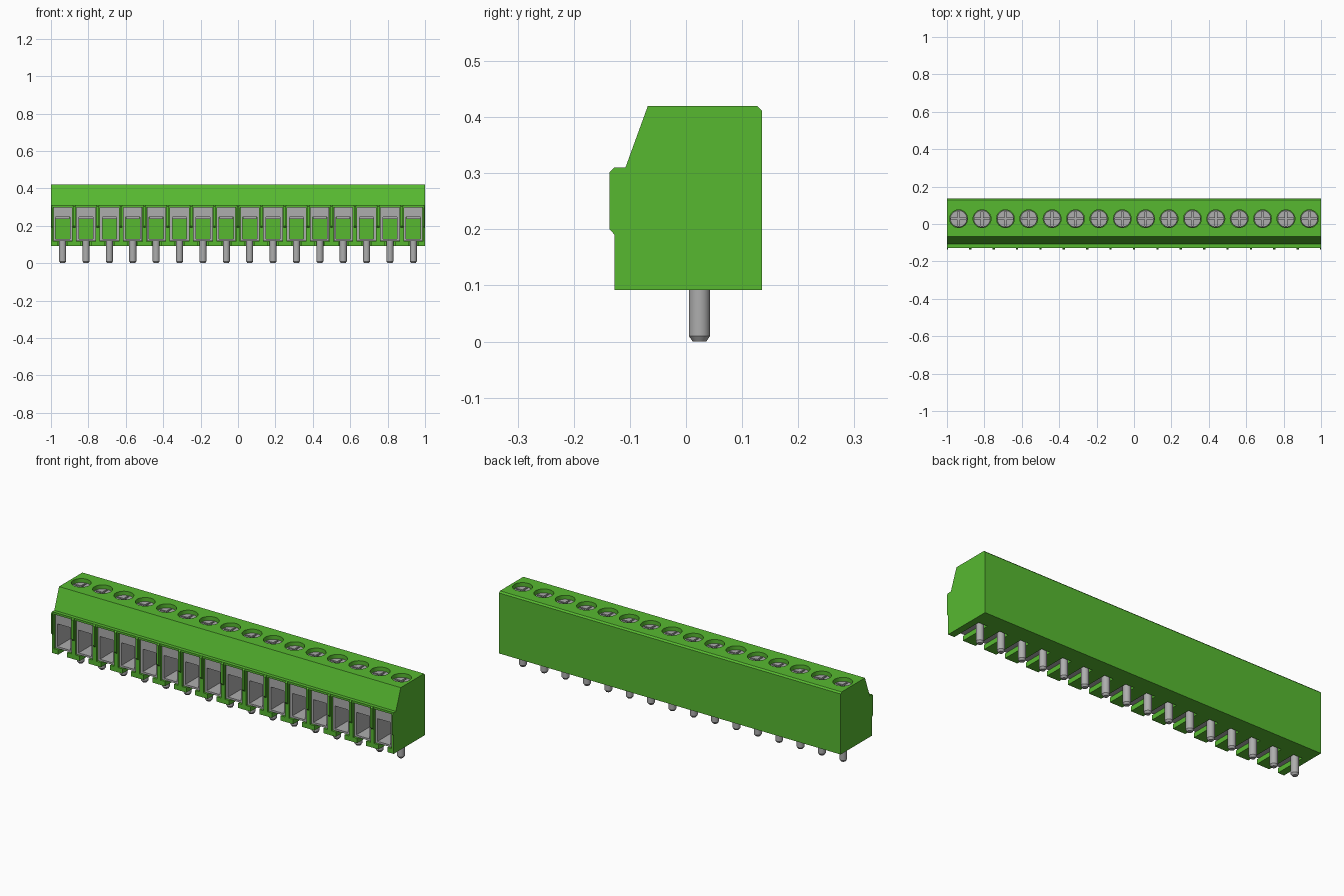
import bpy, bmesh, math
from mathutils import Vector

old = bpy.data.objects.get("Cube")
if old:
    bpy.data.objects.remove(old, do_unlink=True)

COUNT, PITCH = 16, 0.125
CENTRES = [(i - (COUNT - 1) / 2) * PITCH for i in range(COUNT)]
SCREW_Y, PIN_Y = 0.028, 0.024


def material(name, rgb):
    m = bpy.data.materials.new(name)
    m.use_nodes = True
    m.diffuse_color = (*rgb, 1)
    m.node_tree.nodes["Principled BSDF"].inputs["Base Color"].default_value = (*rgb, 1)
    return m


GREEN = material("green plastic", (0.095, 0.485, 0.03))
METAL = material("grey metal", (0.42, 0.42, 0.42))


def finish(name, bm, mat):
    bmesh.ops.remove_doubles(bm, verts=bm.verts, dist=1e-6)
    bmesh.ops.recalc_face_normals(bm, faces=bm.faces)
    me = bpy.data.meshes.new(name)
    bm.to_mesh(me)
    bm.free()
    me.materials.append(mat)
    ob = bpy.data.objects.new(name, me)
    bpy.context.collection.objects.link(ob)
    return ob


def prism(name, pts, axis, a, b, mat, offsets=(0,)):
    """Extrude a 2D outline along an axis, repeated at each x offset."""
    place = {"x": lambda p, t: (t, p[0], p[1]),
             "y": lambda p, t: (p[0], t, p[1]),
             "z": lambda p, t: (p[0], p[1], t)}[axis]
    bm = bmesh.new()
    for dx in offsets:
        shift = Vector((dx, 0, 0))
        lo = [bm.verts.new(Vector(place(p, a)) + shift) for p in pts]
        hi = [bm.verts.new(Vector(place(p, b)) + shift) for p in pts]
        bm.faces.new(lo)
        bm.faces.new(hi)
        for i in range(len(pts)):
            j = (i + 1) % len(pts)
            bm.faces.new((lo[i], lo[j], hi[j], hi[i]))
    return finish(name, bm, mat)


def rect(x0, x1, y0, y1):
    return [(x0, y0), (x1, y0), (x1, y1), (x0, y1)]


def lathe(name, profile, y, mat):
    """Revolve (radius, z) points round a vertical axis at the given y."""
    bm = bmesh.new()
    vs = [bm.verts.new((r, y, z)) for r, z in profile]
    es = [bm.edges.new(e) for e in zip(vs, vs[1:])]
    bmesh.ops.spin(bm, geom=vs + es, cent=(0, y, 0), axis=(0, 0, 1),
                   angle=math.tau, steps=32, use_duplicate=False)
    return finish(name, bm, mat)


def activate(ob):
    bpy.ops.object.select_all(action="DESELECT")
    ob.select_set(True)
    bpy.context.view_layer.objects.active = ob


def cut(ob, cutter):
    cutter.hide_render = True
    mod = ob.modifiers.new("cut", "BOOLEAN")
    mod.operation, mod.solver, mod.object = "DIFFERENCE", "EXACT", cutter
    activate(ob)
    bpy.ops.object.modifier_apply(modifier=mod.name)
    bpy.data.objects.remove(cutter, do_unlink=True)


def smooth(ob):
    activate(ob)
    bpy.ops.object.shade_smooth_by_angle(angle=math.radians(30))


def repeat(ob):
    """Place one linked copy in every cell."""
    ob.location.x = CENTRES[0]
    for x in CENTRES[1:]:
        copy = ob.copy()
        copy.location.x = x
        bpy.context.collection.objects.link(copy)


# Housing: side profile with sloped shoulder, wire pockets, bottom slots and screw wells
side = [(-0.127, 0.092), (0.135, 0.092), (0.135, 0.412), (0.127, 0.42),
        (-0.068, 0.42), (-0.108, 0.31), (-0.127, 0.31)]
housing = prism("housing", side, "x", -1, 1, GREEN)
cut(housing, prism("pocket_cutter", rect(-0.051, 0.051, 0.117, 0.299), "y",
                   -0.2, 0.085, GREEN, CENTRES))
cut(housing, prism("slot_cutter", rect(-0.026, 0.026, -0.2, 0.046), "z",
                   0.05, 0.125, GREEN, CENTRES))
well = [(0.048 * math.cos(i * math.tau / 32), SCREW_Y + 0.048 * math.sin(i * math.tau / 32))
        for i in range(32)]
cut(housing, prism("well_cutter", well, "z", 0.36, 0.5, GREEN, CENTRES))
smooth(housing)

# Thin ribs between the wire entries, half width at both ends
rib = [(-0.12, 0.19), (-0.127, 0.19), (-0.136, 0.2), (-0.136, 0.302),
       (-0.128, 0.31), (-0.12, 0.31)]
for i in range(COUNT + 1):
    x = -1 + i * PITCH
    prism("front_rib", rib, "x", max(-1, x - 0.006), min(1, x + 0.006), GREEN)

# Clamp cages: open metal boxes inside the pockets
cage = prism("clamp_cage", rect(-0.05, 0.05, 0.118, 0.298), "y", -0.117, 0.083, METAL)
cut(cage, prism("cage_cutter", rect(-0.038, 0.038, 0.128, 0.248), "y", -0.2, 0.2, METAL))
repeat(cage)

# Pressure plates under the screws
repeat(prism("pressure_plate", rect(-0.037, 0.037, 0.236, 0.247), "y", -0.06, 0.08, METAL))

# Screws with a cross recess
screw = lathe("screw", [(0, 0.35), (0.0465, 0.35), (0.0465, 0.398), (0.044, 0.401),
                        (0, 0.401)], SCREW_Y, METAL)
w, r = 0.005, 0.04
plus = [(-w, -r), (w, -r), (w, -w), (r, -w), (r, w), (w, w),
        (w, r), (-w, r), (-w, w), (-r, w), (-r, -w), (-w, -w)]
cut(screw, prism("cross_cutter", [(x, y + SCREW_Y) for x, y in plus], "z", 0.385, 0.45, METAL))
smooth(screw)
repeat(screw)

# Solder pins with chamfered tips
pin = lathe("solder_pin", [(0, 0), (0.012, 0), (0.019, 0.01), (0.019, 0.119), (0, 0.119)],
            PIN_Y, METAL)
smooth(pin)
repeat(pin)
